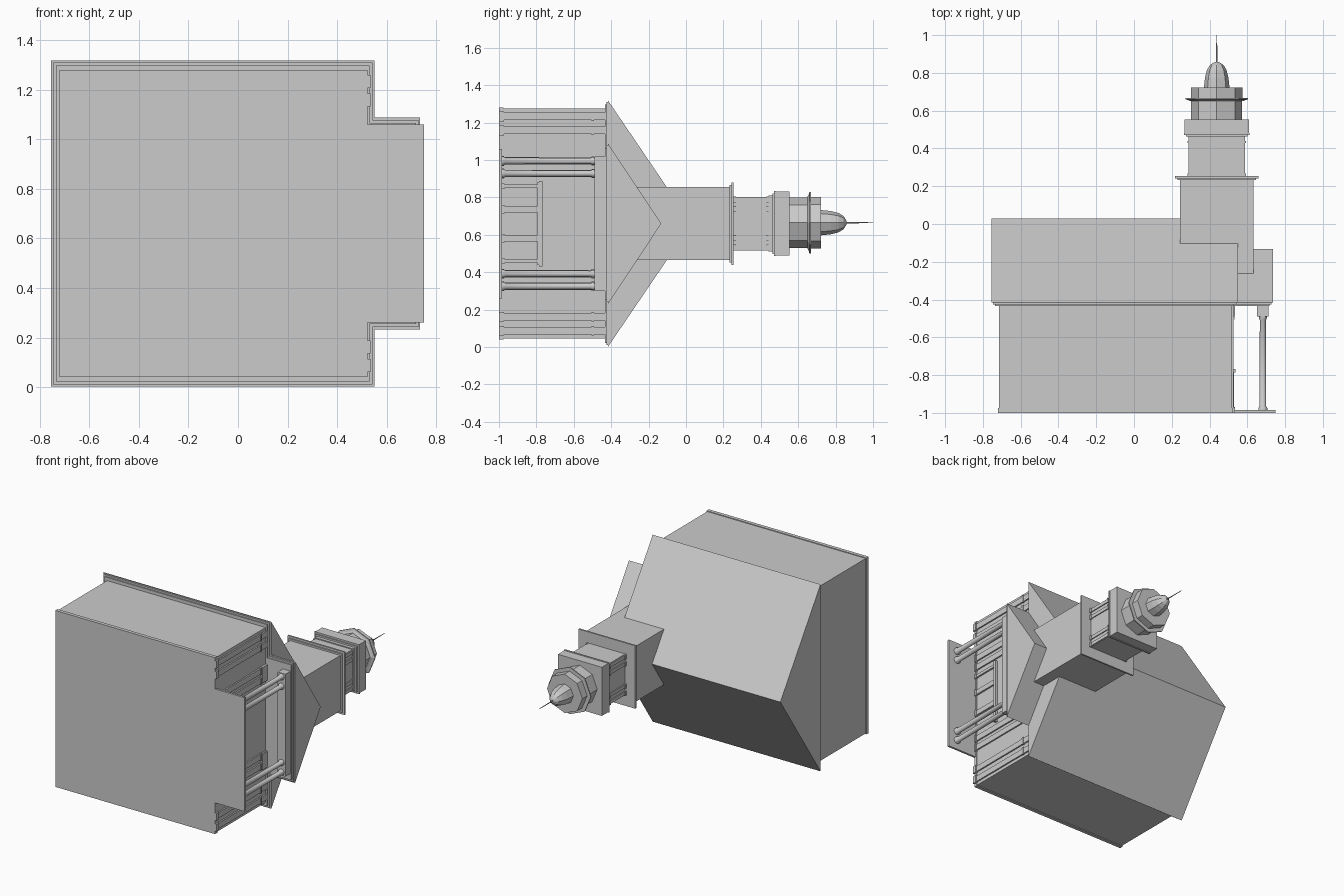
import bpy, bmesh, math
from mathutils import Matrix

cube = bpy.data.objects.get("Cube")
if cube:
    bpy.data.objects.remove(cube, do_unlink=True)

# The building lies on its side: its height runs along +y, its facade faces +x
MID = 0.66     # middle of the width (z)
TX = 0.438     # tower axis (x)

stone = bpy.data.materials.new("pale_grey")
stone.use_nodes = True
GREY = (0.6, 0.6, 0.6, 1.0)
stone.diffuse_color = GREY
stone.node_tree.nodes["Principled BSDF"].inputs["Base Color"].default_value = GREY


def finish(name, bm, smooth=False):
    bmesh.ops.recalc_face_normals(bm, faces=bm.faces)
    me = bpy.data.meshes.new(name)
    bm.to_mesh(me)
    bm.free()
    me.materials.append(stone)
    ob = bpy.data.objects.new(name, me)
    bpy.context.collection.objects.link(ob)
    if smooth:
        bpy.ops.object.select_all(action='DESELECT')
        ob.select_set(True)
        bpy.context.view_layer.objects.active = ob
        bpy.ops.object.shade_smooth_by_angle(angle=math.radians(40))
    return ob


def boxes(name, ranges):
    """One object from boxes given as (x0, x1, y0, y1, z0, z1)."""
    bm = bmesh.new()
    for x0, x1, y0, y1, z0, z1 in ranges:
        m = Matrix.Translation(((x0 + x1) / 2, (y0 + y1) / 2, (z0 + z1) / 2))
        m = m @ Matrix.Diagonal((x1 - x0, y1 - y0, z1 - z0, 1))
        bmesh.ops.create_cube(bm, size=1, matrix=m)
    return finish(name, bm)


def square(h, y0, y1):
    """Square tower stage of half width h."""
    return (TX - h, TX + h, y0, y1, MID - h, MID + h)


def gable(name, x0, x1, eave, ridge, half):
    """Triangular roof prism along x."""
    bm = bmesh.new()
    vs = [bm.verts.new((x0, y, z)) for y, z in
          ((eave, MID - half), (eave, MID + half), (ridge, MID))]
    f = bm.faces.new(vs)
    ext = bmesh.ops.extrude_face_region(bm, geom=[f])["geom"]
    bmesh.ops.translate(bm, vec=(x1 - x0, 0, 0),
                        verts=[v for v in ext if isinstance(v, bmesh.types.BMVert)])
    return finish(name, bm)


def turned(name, x, z, profile, sides, smooth=False):
    """Turned part around the y direction, profile of (radius, y)."""
    bm = bmesh.new()
    rings = []
    for r, y in profile:
        rings.append([bm.verts.new((x + r * math.cos(2 * math.pi * i / sides), y,
                                    z + r * math.sin(2 * math.pi * i / sides)))
                      for i in range(sides)])
    for a, b in zip(rings, rings[1:]):
        for i in range(sides):
            j = (i + 1) % sides
            bm.faces.new((a[i], a[j], b[j], b[i]))
    bm.faces.new(rings[0])
    bm.faces.new(rings[-1])
    return finish(name, bm, smooth)


# Hall with stepped cornice and roof
boxes("hall_walls", [(-0.715, 0.518, -1, -0.41, 0.045, 1.275)])
boxes("hall_plinth", [(-0.721, 0.522, -1, -0.975, 0.04, 1.28)])
boxes("hall_cornice", [(-0.735, 0.53, -0.434, -0.424, 0.022, 1.298),
                       (-0.747, 0.542, -0.426, -0.412, 0.01, 1.31)])
gable("hall_roof", -0.755, 0.55, -0.416, 0.03, 0.657)

# Portico
boxes("porch_floor", [(0.515, 0.75, -1, -0.985, 0.26, 1.06)])
boxes("porch_cornice", [(0.5, 0.718, -0.434, -0.424, MID - 0.405, MID + 0.405),
                        (0.5, 0.728, -0.426, -0.412, MID - 0.417, MID + 0.417)])
gable("porch_roof", 0.5, 0.735, -0.416, -0.132, 0.427)
boxes("porch_beam", [(0.652, 0.712, -0.49, -0.43, 0.3, 1.02)])
for side, s in (("right", -1), ("left", 1)):
    for n, d in (("inner", 0.268), ("outer", 0.335)):
        z = MID + s * d
        turned(f"{side}_{n}_column", 0.682, z,
               [(0.024, -0.986), (0.024, -0.974), (0.018, -0.966), (0.016, -0.51),
                (0.021, -0.5), (0.021, -0.488)], 24, True)
    # Small brackets of the beam back to the wall, above each pair
    a, b = sorted((MID + s * 0.25, MID + s * 0.36))
    boxes(f"{side}_porch_side_beam", [(0.518, 0.535, -0.49, -0.43, a, b)])

# Facade pilasters: shaft, base and capital
for side, s in (("right", -1), ("left", 1)):
    for n, d in (("inner", 0.498), ("outer", 0.573), ("porch_outer", 0.335),
                 ("porch_inner", 0.268)):
        z = MID + s * d
        boxes(f"{side}_{n}_pilaster",
              [(0.515, 0.528, -1, -0.43, z - 0.02, z + 0.02),
               (0.515, 0.534, -1, -0.972, z - 0.026, z + 0.026),
               (0.515, 0.533, -0.505, -0.492, z - 0.025, z + 0.025)])

# Door surround with three bays
posts = []
for s in (-1, 1):
    for a, b in ((0.06, 0.095), (0.19, 0.21)):
        lo, hi = sorted((MID + s * a, MID + s * b))
        posts.append((0.515, 0.53, -0.985, -0.785, lo, hi))
        posts.append((0.515, 0.534, -0.985, -0.97, lo - 0.005, hi + 0.005))
boxes("door_posts", posts)
boxes("door_lintel", [(0.515, 0.53, -0.795, -0.783, MID - 0.222, MID + 0.222),
                      (0.515, 0.537, -0.785, -0.768, MID - 0.229, MID + 0.229)])

# Tower shaft and cornice
boxes("tower_shaft", [square(0.195, -0.41, 0.24)])
boxes("tower_cornice", [square(0.207, 0.232, 0.244), square(0.221, 0.242, 0.254)])

# Belfry with paired pilasters on the front and rear
boxes("belfry", [square(0.143, 0.25, 0.47)])
for end, s in (("front", 1), ("rear", -1)):
    parts = []
    for d in (-0.128, -0.078, 0.078, 0.128):
        z = MID + d
        for t, w, y0, y1 in ((0.15, 0.012, 0.25, 0.44), (0.154, 0.016, 0.25, 0.268),
                             (0.154, 0.016, 0.43, 0.44)):
            x0, x1 = sorted((TX + s * 0.14, TX + s * t))
            parts.append((x0, x1, y0, y1, z - w, z + w))
    boxes(f"belfry_{end}_pilasters", parts)
boxes("belfry_frieze", [square(0.15, 0.44, 0.47)])
boxes("belfry_cornice", [square(0.162, 0.462, 0.472), square(0.174, 0.47, 0.482)])
boxes("lantern_plinth", [square(0.171, 0.48, 0.553)])

# Eight-sided lantern, dome and spike
turned("lantern_drum", TX, MID + 0.005, [(0.135, 0.55), (0.135, 0.66)], 8)
turned("lantern_cornice", TX, MID + 0.005,
       [(0.14, 0.65), (0.15, 0.656), (0.165, 0.66), (0.165, 0.668)], 8)
turned("lantern_parapet", TX, MID + 0.005, [(0.137, 0.665), (0.137, 0.722)], 8)
turned("dome", TX, MID + 0.005,
       [(0.068, 0.72), (0.062, 0.775), (0.052, 0.815), (0.036, 0.842), (0.012, 0.857)], 8)
turned("spike", TX, MID + 0.005, [(0.004, 0.85), (0.002, 1.0)], 8)
